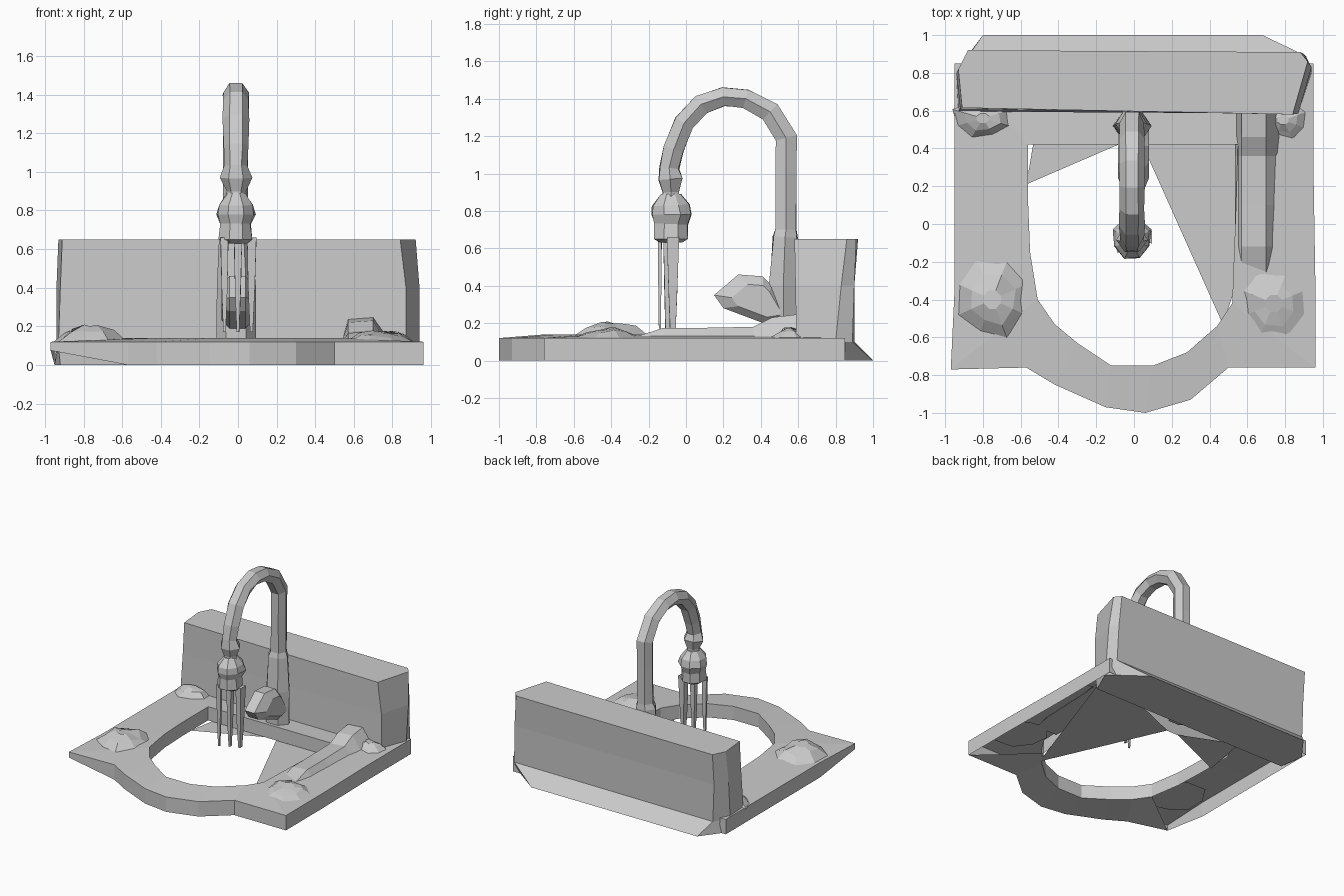
import bpy, bmesh, math, random
from mathutils import Vector

if "Cube" in bpy.data.objects:
    bpy.data.objects.remove(bpy.data.objects["Cube"])

random.seed(4)


def finish(name, bm):
    bmesh.ops.recalc_face_normals(bm, faces=bm.faces)
    me = bpy.data.meshes.new(name)
    bm.to_mesh(me)
    bm.free()
    ob = bpy.data.objects.new(name, me)
    bpy.context.collection.objects.link(ob)
    return ob


def loft(name, rings, caps=True, closed=False, skip=()):
    """Skin equal-length rings; closed joins last to first; skip leaves (ring, side) faces open."""
    bm = bmesh.new()
    vs = [[bm.verts.new(p) for p in r] for r in rings]
    n = len(vs[0])
    pairs = list(zip(vs, vs[1:])) + ([(vs[-1], vs[0])] if closed else [])
    for r, (a, b) in enumerate(pairs):
        for i in range(n):
            j = (i + 1) % n
            if (r, i) not in skip:
                bm.faces.new((a[i], a[j], b[j], b[i]))
    if caps and not closed:
        bm.faces.new(vs[0])
        bm.faces.new(vs[-1])
    return finish(name, bm)


def tube(name, path, x=0.0, sides=6):
    """Tube along points (y, z, half width, half depth) in the yz plane, slightly uneven."""
    rings = []
    for i, (y, z, rx, rd) in enumerate(path):
        p, q = path[max(i - 1, 0)], path[min(i + 1, len(path) - 1)]
        t = Vector((q[0] - p[0], q[1] - p[1])).normalized()
        ring = []
        for k in range(sides):
            a = math.tau * (k + 0.5) / sides
            f = random.uniform(0.92, 1.06)
            c, s = math.sin(a) * rx * f, math.cos(a) * rd * f
            ring.append((x + c, y - t.y * s, z + t.x * s))
        rings.append(ring)
    return loft(name, rings)


def rock(name, x, y, rx, ry, h, sides=8):
    """Low irregular mound sitting on the rim."""
    base, mid, top = [], [], []
    for k in range(sides):
        a = math.tau * (k + .5) / sides
        f = random.uniform(0.8, 1.05)
        c, s = math.cos(a) * rx, math.sin(a) * ry
        base.append((x + c * f, y + s * f, 0.115))
        mid.append((x + c * f * 0.6, y + s * f * 0.6, 0.12 + (h - 0.12) * random.uniform(0.3, 0.8)))
        top.append((x + c * 0.22, y + s * 0.22, h - random.uniform(0, 0.02)))
    return loft(name, [base, mid, top])


# Basin rim: matched outer and inner outlines, rounded at the front, hollow below the sides
outer = [(-.95, .85), (-.95, .2), (-.95, -.35), (-.97, -.77), (-.57, -.76), (-.42, -.85),
         (-.15, -.97), (.06, -1.0), (.3, -.93), (.5, -.76), (.96, -.76), (.96, -.3),
         (.95, .3), (.95, .85)]
inner = [(-.56, .42), (-.56, .1), (-.55, -.15), (-.51, -.4), (-.42, -.53), (-.3, -.63),
         (-.12, -.75), (.1, -.75), (.28, -.68), (.44, -.54), (.52, -.42), (.53, -.15),
         (.54, .1), (.55, .42)]


def zring(pts, z):
    return [(px, py, z) for px, py in pts]


low = zring(outer, 0.0)
low[3] = (-.97, -.77, .075)
loft("basin_rim", [low, zring(outer, .12), zring(inner, .14), zring(inner, .03)], closed=True,
     skip=[(3, i) for i in (0, 1, 2, 10, 11, 12, 13)])

# Thin basin floor sheets under the rear corners
for nm, tri in (("floor_right", [(.04, .43), (.47, -.53), (.93, .8)]),
                ("floor_left", [(-.57, .21), (-.06, .43), (-.5, .62)])):
    bm = bmesh.new()
    bm.faces.new([bm.verts.new((px, py, .025)) for px, py in tri])
    finish(nm, bm)

# Back wall with flared foot
loft("back_wall", [
    zring([(-.92, .6), (.86, .6), (.95, .8), (.68, 1.0), (-.8, 1.0), (-.95, .8)], 0.0),
    zring([(-.93, .595), (.87, .59), (.94, .8), (.91, .89), (-.87, .9), (-.94, .78)], .10),
    zring([(-.92, .61), (.87, .585), (.94, .83), (.90, .9), (-.88, .9), (-.94, .8)], .4),
    zring([(-.91, .615), (.84, .58), (.92, .86), (.88, .91), (-.88, .92), (-.93, .82)], .65)])

# Gooseneck spout: column, arch, joint
tube("spout", [
    (.52, .10, .11, .085), (.52, .40, .10, .085), (.53, .66, .085, .075), (.535, .70, .067, .064),
    (.535, 1.0, .067, .064), (.535, 1.19, .067, .066), (.45, 1.33, .067, .062), (.32, 1.40, .067, .06),
    (.20, 1.41, .067, .06), (.08, 1.37, .067, .062), (-.01, 1.27, .067, .064),
    (-.065, 1.13, .067, .064), (-.09, 1.03, .06, .06), (-.085, .97, .08, .075),
    (-.08, .90, .05, .05), (-.08, .82, .06, .06)], x=-.01)

# Spray head
tube("spray_head", [
    (-.08, .89, .05, .06), (-.08, .83, .10, .11), (-.075, .78, .105, .115),
    (-.08, .73, .085, .10), (-.08, .65, .095, .105), (-.08, .63, .06, .06)], x=-.01, sides=8)

# Falling water streams
for i, (sx, sy, w, d) in enumerate([(-.07, -.14, .03, .015), (.0, -.10, .03, .03),
                                    (.07, -.07, .035, .045)]):
    tube(f"water_stream_{i + 1}", [(sy, .66, w, d), (sy, .4, w * .7, d * .75),
                                   (sy, .17, w * .3, d * .5)], x=sx, sides=4)

# Lever in front of the column
side = [(.15, .35), (.20, .28), (.44, .19), (.57, .21), (.46, .40), (.41, .45), (.28, .46)]
cy, cz = .42, .31
loft("lever", [[(hx, cy + (y - cy) * f, cz + (z - cz) * f) for y, z in side]
               for hx, f in ((-.085, .65), (-.045, 1), (.04, 1), (.08, .65))])

# Ridge along the right rim
loft("right_ridge", [
    [(.535, y, .11), (.57, y, h - .01), (.70, y, h), (w, y, .11)]
    for y, h, w in ((.62, .25, .80), (.46, .23, .78), (.36, .18, .77), (.1, .175, .76),
                    (-.12, .175, .75), (-.26, .13, .72))])

# Rough mounds on the rim
rock("rock_left_front", -.75, -.40, .22, .24, .21)
rock("rock_right_front", .74, -.42, .22, .22, .18)
rock("rock_left_back", -.80, .56, .17, .12, .19)
rock("rock_right_back", .79, .55, .14, .12, .18)
